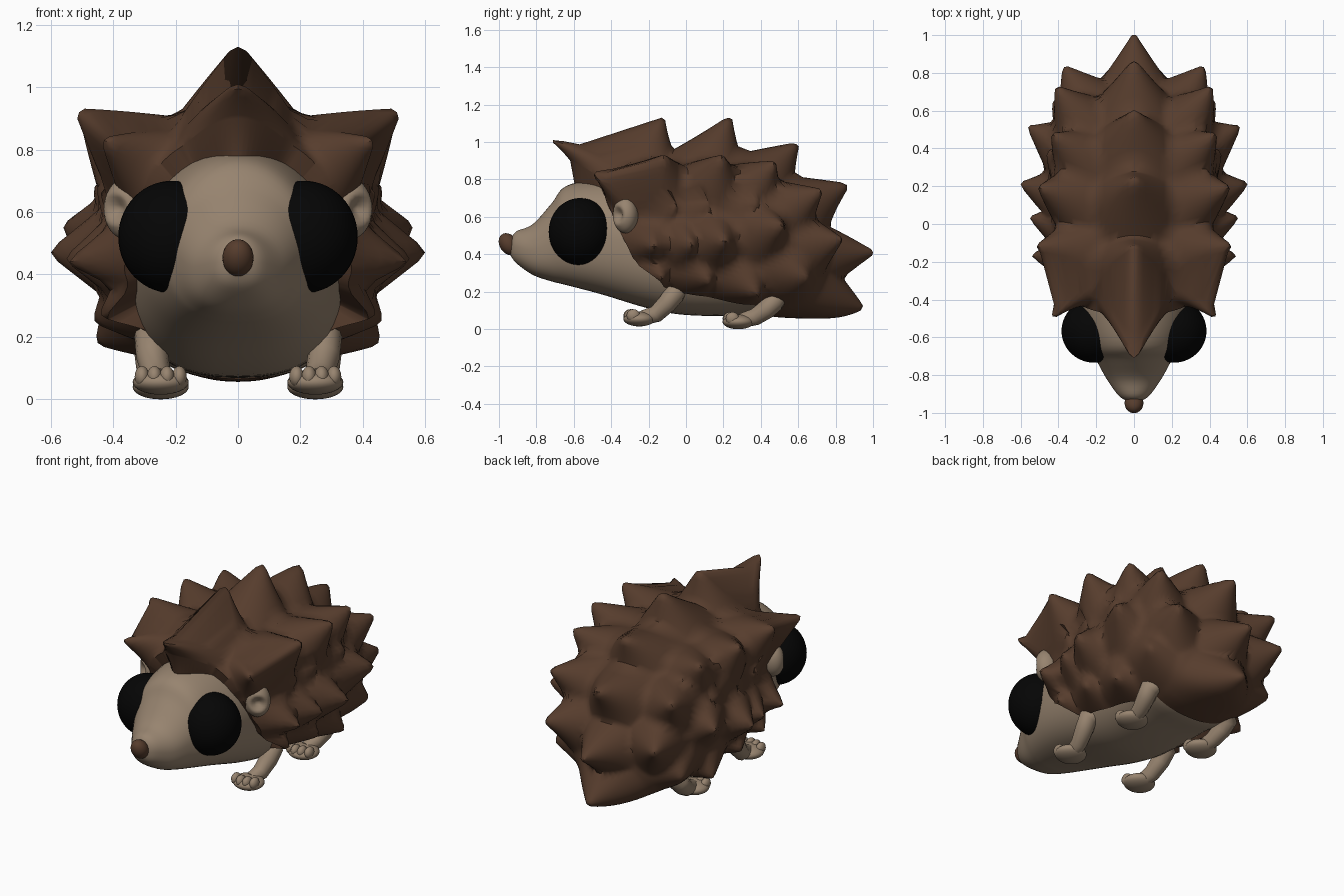
import bpy, bmesh, math
from mathutils import Matrix, Vector

cube = bpy.data.objects.get("Cube")
if cube:
    bpy.data.objects.remove(cube)


def material(name, colour):
    m = bpy.data.materials.new(name)
    m.use_nodes = True
    m.diffuse_color = (*colour, 1)
    bsdf = next(n for n in m.node_tree.nodes if n.type == 'BSDF_PRINCIPLED')
    bsdf.inputs["Base Color"].default_value = (*colour, 1)
    bsdf.inputs["Roughness"].default_value = 0.8
    return m


TAN = material("tan fur", (0.31, 0.23, 0.16))
BROWN = material("brown spines", (0.094, 0.046, 0.026))
BLACK = material("eye black", (0.0015, 0.0015, 0.0015))


def finish(bm, name, mat, angle=60):
    bmesh.ops.recalc_face_normals(bm, faces=bm.faces)
    mesh = bpy.data.meshes.new(name)
    bm.to_mesh(mesh)
    bm.free()
    mesh.materials.append(mat)
    obj = bpy.data.objects.new(name, mesh)
    bpy.context.collection.objects.link(obj)
    bpy.ops.object.select_all(action='DESELECT')
    obj.select_set(True)
    bpy.context.view_layer.objects.active = obj
    bpy.ops.object.shade_smooth_by_angle(angle=math.radians(angle))
    return obj


def loft(stations, steps, ring, upper, lower):
    """Closed tube along y through (y, bottom, top, half width) stations."""
    rows = [Vector(s) for s in stations]
    rows = [rows[0]] + rows + [rows[-1]]
    path = []
    for a, b, c, d in zip(rows, rows[1:], rows[2:], rows[3:]):
        for k in range(steps):
            t = k / steps
            path.append(b + (c - a) * t / 2 + (a * 2 - b * 5 + c * 4 - d) * t * t / 2
                        + (b * 3 - a - c * 3 + d) * t ** 3 / 2)
    path.append(rows[-1])
    bm = bmesh.new()
    loops = []
    for y, low, high, w in path:
        loop = []
        for i in range(ring):
            a = math.tau * i / ring
            s, c = math.sin(a), math.cos(a)
            power = 2 / (upper if c > 0 else lower)
            x = math.copysign(abs(s) ** power, s) * w
            z = math.copysign(abs(c) ** power, c) * (high - low) / 2
            loop.append(bm.verts.new((x, y, z + (high + low) / 2)))
        loops.append(loop)
    for p, q in zip(loops, loops[1:]):
        for i in range(ring):
            j = (i + 1) % ring
            bm.faces.new((p[i], p[j], q[j], q[i]))
    bm.faces.new(loops[0])
    bm.faces.new(loops[-1])
    return bm


def add_ball(bm, centre, size, u=24, v=16, tilt=0):
    verts = bmesh.ops.create_uvsphere(bm, u_segments=u, v_segments=v, radius=1)["verts"]
    turn = Matrix.Rotation(tilt, 3, 'X')
    for p in verts:
        p.co = Vector(centre) + turn @ Vector(a * b for a, b in zip(p.co, size))
    return verts


# Head and belly
body = loft([(-.94, .4, .47, .03), (-.91, .355, .52, .08), (-.82, .29, .56, .145),
             (-.72, .255, .67, .2), (-.64, .235, .765, .245), (-.45, .185, .8, .3),
             (-.2, .11, .8, .335), (0, .075, .8, .345), (.3, .07, .75, .345),
             (.5, .085, .6, .33), (.64, .25, .45, .1)], 5, 48, 1.95, 2.6)
finish(body, "body", TAN)

# Spiny coat: a shell trimmed along its front and lower edge
coat = loft([(-.6, .3, .78, .24), (-.42, .2, .88, .315), (-.2, .13, .905, .37),
             (0, .1, .91, .41), (.2, .08, .905, .425), (.4, .07, .86, .415),
             (.57, .06, .75, .37), (.7, .08, .6, .28), (.765, .17, .49, .15),
             (.785, .32, .36, .01)], 8, 112, 2.25, 2.3)
edge = [(-.53, .9), (-.39, .6), (-.31, .38), (-.1, .21), (.52, .1)]
for (y1, z1), (y2, z2) in zip(edge, edge[1:]):
    bmesh.ops.bisect_plane(coat, geom=coat.verts[:] + coat.edges[:] + coat.faces[:],
                           plane_co=(0, y1, z1), plane_no=(0, z1 - z2, y2 - y1),
                           clear_inner=y1 < -.2)
belly = [f for f in coat.faces if f.calc_center_median().y < .46
         and f.calc_center_median().z < .21 - (f.calc_center_median().y + .1) * .11 / .62]
bmesh.ops.delete(coat, geom=belly, context='FACES')

# Spine tips with the reach and backward lean of each base
middle = [(0, -.71, 1.01, .22, -.34), (0, -.13, 1.13, .25, .16), (0, .23, 1.13, .25, .16),
          (0, .59, .99, .25, .16), (0, .86, .77, .23, .16), (0, 1, .41, .19, .1),
          (0, .94, .11, .24, .16)]
side = [(.43, -.49, .83, .19, -.2), (.51, -.12, .92, .23, .1), (.5, .19, .92, .23, .1),
        (.43, .47, .89, .21, .1), (.41, .72, .74, .21, .1), (.44, -.06, .66, .14, .1),
        (.45, .12, .68, .16, .1), (.46, .37, .68, .18, .1), (.54, -.17, .44, .15, .06),
        (.55, .03, .45, .17, .1), (.6, .21, .47, .19, .1), (.56, .51, .55, .2, .1),
        (.37, .83, .48, .2, .1), (.44, -.13, .27, .14, .1), (.46, .12, .25, .16, .1),
        (.45, .38, .18, .17, .1), (.43, .64, .27, .2, .1)]
tips = middle + side + [(-x, *others) for x, *others in side]
rest = [(v, v.co.copy()) for v in coat.verts]
spines = []
for x, y, z, reach, lean in tips:
    tip = Vector((x, y, z))
    root = Vector((x, y - lean, z))
    base = min((p for _, p in rest), key=lambda p: (p - root).length_squared)
    spines.append((base, tip - base, reach))
for v, p in rest:
    best = Vector()
    for base, push, reach in spines:
        w = min(1, 1.07 * max(0, 1 - (p - base).length / reach)) ** 1.25
        if (push * w).length > best.length:
            best = push * w
    v.co = p + best

# Lip that closes the coat against the body
rim = [e for e in coat.edges if e.is_boundary]
lip = bmesh.ops.extrude_edge_only(coat, edges=rim)["geom"]
for v in (g for g in lip if isinstance(g, bmesh.types.BMVert)):
    v.co = v.co.lerp(Vector((0, v.co.y + .08, .47)), .4)
finish(coat, "spiny_coat", BROWN, 50)

# Nose
nose = bmesh.new()
add_ball(nose, (0, -.948, .453), (.05, .048, .064), tilt=.6)
finish(nose, "nose", BROWN)


def leg(name, sign, path, radii):
    curve = bpy.data.curves.new(name, 'CURVE')
    curve.dimensions = '3D'
    curve.bevel_depth = 1
    curve.bevel_resolution = 4
    curve.use_fill_caps = True
    spline = curve.splines.new('POLY')
    spline.points.add(len(path) - 1)
    for p, (x, y, z), r in zip(spline.points, path, radii):
        p.co = (x * sign, y, z, 1)
        p.radius = r
    spline.use_smooth = True
    curve.materials.append(TAN)
    bpy.context.collection.objects.link(bpy.data.objects.new(name, curve))


for label, s in (("left", 1), ("right", -1)):
    # Eyes
    eye = bmesh.new()
    add_ball(eye, (s * .212, -.566, .52), (.172, .168, .18), 40, 28)
    finish(eye, label + "_eye", BLACK)

    # Ears with a hollow on the outer front
    ear = bmesh.new()
    centre = Vector((s * .358, -.325, .61))
    facing = Vector((s * .65, -.75, 0)).normalized()
    for v in add_ball(ear, centre, (.076, .07, .098), 32, 24):
        off = v.co - centre
        depth = off.dot(facing)
        if depth > 0:
            spread = (off - facing * depth).length
            v.co -= facing * (depth * .1 + .045 * max(0, 1 - spread / .05))
    finish(ear, label + "_ear", TAN)

    # Legs, paws and toes
    for end, y, z, rise in (("front", -.25, .06, .13), ("hind", .28, .045, .1)):
        leg(f"{label}_{end}_leg", s,
            [(.235, y + .23, z + rise + .04), (.28, y + .19, z + rise),
             (.275, y + .15, z + rise * .6), (.262, y + .09, z + .02), (.25, y + .02, z)],
            [.04, .056, .052, .046, .04])
        paw = bmesh.new()
        add_ball(paw, (s * .248, y, z - .006), (.09, .085, .04))
        for i in range(4):
            add_ball(paw, (s * (.188 + .04 * i), y - .052 + .012 * abs(i - 1.3), z + .012),
                     (.024, .036, .034), 14, 10)
        finish(paw, f"{label}_{end}_paw", TAN)
